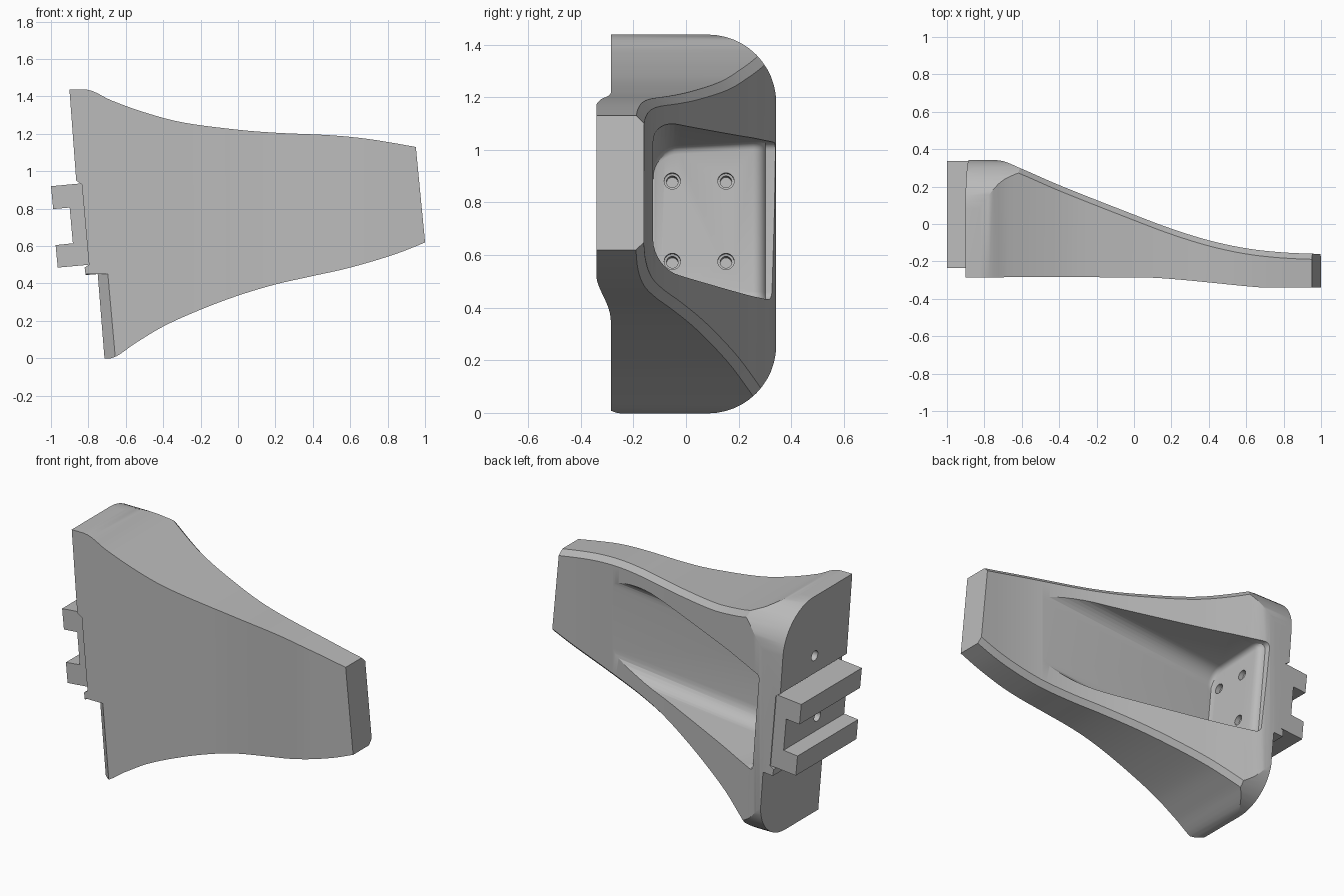
import bpy, bmesh, math
from mathutils import Matrix, Vector

if "Cube" in bpy.data.objects:
    bpy.data.objects.remove(bpy.data.objects["Cube"])

grey = bpy.data.materials.new("plain grey")
grey.use_nodes = True
GREY = (0.5, 0.5, 0.5, 1)
grey.diffuse_color = GREY
grey.node_tree.nodes["Principled BSDF"].inputs["Base Color"].default_value = GREY

TILT = Matrix.Rotation(-math.atan(0.092), 4, "Y")


def loft(name, rings, matrix=Matrix()):
    """Skin a list of equal-length rings and cap both ends."""
    bm = bmesh.new()
    rows = [[bm.verts.new(matrix @ Vector(p)) for p in ring] for ring in rings]
    for a, b in zip(rows, rows[1:]):
        for i in range(len(a)):
            j = (i + 1) % len(a)
            bm.faces.new((a[i], a[j], b[j], b[i]))
    bm.faces.new(rows[0])
    bm.faces.new(rows[-1])
    bmesh.ops.recalc_face_normals(bm, faces=bm.faces)
    mesh = bpy.data.meshes.new(name)
    bm.to_mesh(mesh)
    bm.free()
    mesh.materials.append(grey)
    obj = bpy.data.objects.new(name, mesh)
    bpy.context.collection.objects.link(obj)
    return obj


def prism_y(name, outline, y0, y1):
    return loft(name, [[(x, y, z) for x, z in outline] for y in (y0, y1)])


def combine(target, tool, operation):
    mod = target.modifiers.new(operation, "BOOLEAN")
    mod.object, mod.operation, mod.solver = tool, operation, "EXACT"
    bpy.context.view_layer.objects.active = target
    bpy.ops.object.modifier_apply(modifier=mod.name)
    bpy.data.objects.remove(tool)


def curve(points, x):
    """Smooth interpolation through a few (x, value) points."""
    n = len(points)

    def slope(i):
        a, b = points[max(i - 1, 0)], points[min(i + 1, n - 1)]
        return (b[1] - a[1]) / (b[0] - a[0])
    x = min(max(x, points[0][0]), points[-1][0])
    i = max(k for k in range(n - 1) if points[k][0] <= x)
    (x0, v0), (x1, v1) = points[i], points[i + 1]
    h = x1 - x0
    t = (x - x0) / h
    return ((2*t**3 - 3*t**2 + 1) * v0 + (t**3 - 2*t**2 + t) * h * slope(i)
            + (3*t**2 - 2*t**3) * v1 + (t**3 - t**2) * h * slope(i + 1))


# Body: sections along x with chamfered back edges
TOP = [(-1, 1.435), (-0.8, 1.435), (-0.68, 1.38), (-0.5, 1.315), (-0.3, 1.262), (0, 1.222),
       (0.2, 1.206), (0.5, 1.192), (0.7, 1.172), (0.95, 1.13), (1.05, 1.11)]
BOTTOM = [(-1, 0), (-0.68, 0), (-0.55, 0.08), (-0.4, 0.17), (-0.2, 0.26), (0, 0.335),
          (0.2, 0.395), (0.4, 0.44), (0.6, 0.485), (0.85, 0.56), (1.05, 0.64)]
BACK = [(-1, 0.34), (-0.72, 0.34), (-0.6, 0.295), (-0.4, 0.208), (0, 0.05), (0.2, -0.025),
        (0.4, -0.087), (0.6, -0.13), (0.8, -0.152), (1.05, -0.162)]
FRONT = [(-1, -0.285), (-0.1, -0.285), (0.15, -0.29), (0.65, -0.337), (0.72, -0.34), (1.05, -0.34)]
CHAMFER = 0.03

sections = []
for k in range(83):
    x = -1 + k * 0.025
    t, b = curve(TOP, x), curve(BOTTOM, x)
    back, front = curve(BACK, x), curve(FRONT, x)
    sections.append([(x, front, b), (x, front, t), (x, back - CHAMFER, t),
                     (x, back, t - CHAMFER), (x, back, b + CHAMFER), (x, back - CHAMFER, b)])
body = loft("bracket_body", sections)

# Sloping ends and the stepped mounting edge
ends = [(-0.906, 1.5), (-0.865, 0.95), (-0.835, 0.93), (-0.797, 0.5), (-0.82, 0.485),
        (-0.815, 0.445), (-0.75, 0.45), (-0.706, -0.1), (1.07, -0.1), (0.915, 1.5)]
combine(body, prism_y("end_trim", ends, -0.6, 0.6), "INTERSECT")

# Rounded back corners of the mounting flange
R, Y1, Z0, Z1 = 0.26, 0.343, -0.002, 1.438
profile = [(-0.6, Z0)]
for cz, start in ((Z0 + R, -90), (Z1 - R, 0)):
    for k in range(13):
        a = math.radians(start + k * 7.5)
        profile.append((Y1 - R + R * math.cos(a), cz + R * math.sin(a)))
profile.append((-0.6, Z1))
combine(body, loft("corner_trim", [[(x, y, z) for y, z in profile] for x in (-1.2, 1.2)]),
        "INTERSECT")

# Chamfer on the lower front edge of the flange
bevel = [(-0.785, -0.203), (-0.65, -0.327), (-0.85, -0.4)]
combine(body, loft("edge_trim", [[(x + dx, y, z) for x, y in bevel]
                                 for z, dx in ((0.452, 0), (-0.05, 0.045))]), "DIFFERENCE")

# Two mounting rails joined by a pad
rails = [(-0.79, 0.94), (-0.84, 0.935), (-1, 0.92), (-0.988, 0.798), (-0.9, 0.806),
         (-0.883, 0.615), (-0.975, 0.605), (-0.964, 0.485), (-0.797, 0.5), (-0.76, 0.503)]
combine(body, prism_y("mounting_rails", rails, -0.235, 0.338), "UNION")

# Pocket in the back, rounded along the floor and flared at the wall's lip
POCKET = Matrix.Translation((-0.66, 0, 0.73)) @ TILT
FLOOR, FILLET, HALF, LENGTH = -0.125, 0.1, 0.285, 1.5
levels = []
for k in range(9):
    a = math.radians(k * 11.25)
    levels.append((FLOOR + FILLET * (1 - math.cos(a)), 0, HALF - FILLET * (1 - math.sin(a))))
for k in range(7):
    a = math.radians(k * 12)
    levels.append((0.255 + 0.05 * math.sin(a), -0.05 * (1 - math.cos(a)), HALF + 0.015))
levels.append((0.6, -0.05, HALF + 0.015))
rings = []
for y, x0, half in levels:
    ring = [(LENGTH, y, -half)]
    for cz, start in ((-half + 0.03, 270), (half - 0.03, 180)):
        for k in range(5):
            a = math.radians(start - k * 22.5)
            ring.append((x0 + 0.03 + 0.03 * math.cos(a), y, cz + 0.03 * math.sin(a)))
    ring.append((LENGTH, y, half))
    rings.append(ring)
combine(body, loft("pocket", rings, POCKET), "DIFFERENCE")


# Screw holes
def hole(y, z, steps, frame):
    rings = [[(x, y + r * math.cos(k * math.pi / 12), z + r * math.sin(k * math.pi / 12))
              for k in range(24)] for x, r in steps]
    combine(body, loft("hole", rings, frame), "DIFFERENCE")


for y in (-0.052, 0.152):
    for z in (-0.155, 0.152):
        hole(y, z, [(0.05, 0.031), (-0.03, 0.031), (-0.031, 0.022), (-0.09, 0.022)], POCKET)
SIDE = Matrix.Translation((-0.86, 0, 0.73)) @ TILT
for z in (0.33, -0.025):
    hole(0.03, z, [(-0.15, 0.03), (0.06, 0.03)], SIDE)

# Smooth curves, crisp edges
bpy.ops.object.select_all(action="DESELECT")
body.select_set(True)
bpy.context.view_layer.objects.active = body
bpy.ops.object.shade_smooth_by_angle(angle=math.radians(25))
